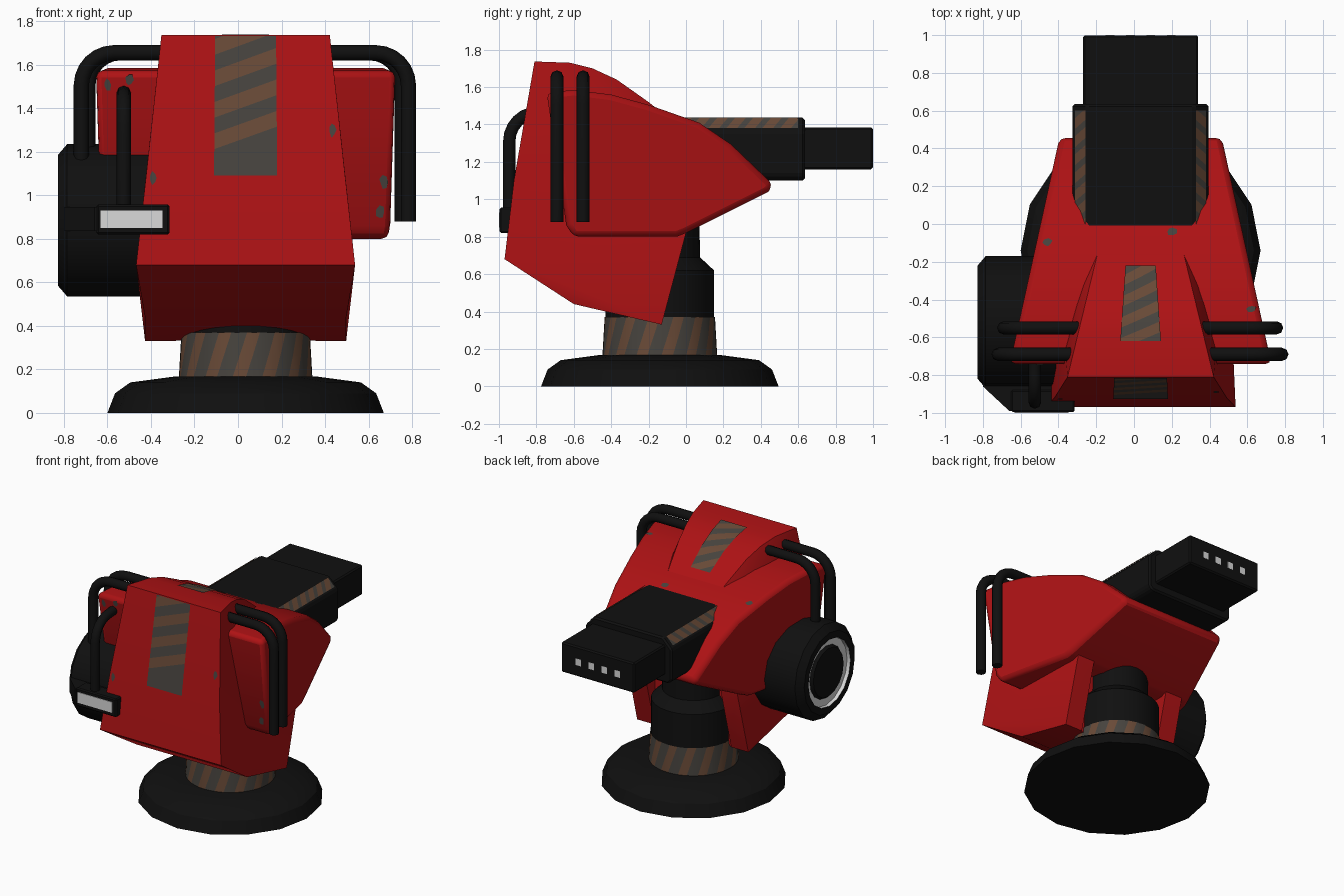
import bpy, bmesh, math, random
from mathutils import Vector, Matrix

if "Cube" in bpy.data.objects:
    bpy.data.objects.remove(bpy.data.objects["Cube"])

random.seed(4)
CX, CY = 0.035, -0.14          # turret axis


def material(name, rgb):
    m = bpy.data.materials.new(name)
    m.diffuse_color = (*rgb, 1)
    m.use_nodes = True
    m.node_tree.nodes["Principled BSDF"].inputs["Base Color"].default_value = m.diffuse_color
    return m


RED = material("red paint", (0.42, 0.006, 0.007))
BLACK = material("black metal", (0.005, 0.005, 0.005))
GREY = material("bare grey", (0.062, 0.056, 0.048))
BROWN = material("rust brown", (0.14, 0.068, 0.038))
WHITE = material("lamp white", (0.7, 0.7, 0.7))


def finish(name, bm, *mats, smooth=30):
    me = bpy.data.meshes.new(name)
    bmesh.ops.recalc_face_normals(bm, faces=bm.faces)
    bm.to_mesh(me)
    bm.free()
    ob = bpy.data.objects.new(name, me)
    bpy.context.collection.objects.link(ob)
    for m in mats:
        me.materials.append(m)
    if smooth:
        bpy.ops.object.select_all(action='DESELECT')
        bpy.context.view_layer.objects.active = ob
        ob.select_set(True)
        bpy.ops.object.shade_smooth_by_angle(angle=math.radians(smooth))
    return ob


def bevel(ob, width, segments=1):
    mod = ob.modifiers.new("bevel", 'BEVEL')
    mod.width, mod.segments = width, segments
    mod.limit_method, mod.angle_limit = 'ANGLE', math.radians(32)


def box(name, x, y, z, mat, bev=0):
    bm = bmesh.new()
    bmesh.ops.create_cube(bm, size=1)
    for v in bm.verts:
        v.co = [(a + b) / 2 + c * (b - a) for c, (a, b) in zip(v.co, (x, y, z))]
    ob = finish(name, bm, mat, smooth=0)
    if bev:
        bevel(ob, bev)
    return ob


def loft(name, rings, *mats, smooth=30):
    """Skin closed rings of equal length and cap both ends."""
    bm = bmesh.new()
    rows = [[bm.verts.new(p) for p in r] for r in rings]
    n = len(rows[0])
    for k, (a, b) in enumerate(zip(rows, rows[1:])):
        for i in range(n):
            f = bm.faces.new((a[i], a[(i + 1) % n], b[(i + 1) % n], b[i]))
            f.material_index = 1 if name == "drum" and k in (3, 4) else 0
    bm.faces.new(rows[0])
    bm.faces.new(rows[-1])
    return finish(name, bm, *mats, smooth=smooth)


def circle(r, n):
    return [(r * math.cos(2 * math.pi * i / n), r * math.sin(2 * math.pi * i / n)) for i in range(n)]


def striped(name, nu, nv, ku, period, duty, start, place):
    """Panel in u,v cut along diagonal lines, bands coloured, then placed in space."""
    bm = bmesh.new()
    g = [[bm.verts.new((i / nu, j / nv, 0)) for j in range(nv + 1)] for i in range(nu + 1)]
    for i in range(nu):
        for j in range(nv):
            bm.faces.new((g[i][j], g[i + 1][j], g[i + 1][j + 1], g[i][j + 1]))
    n = Vector((ku, 1, 0))
    value = lambda p: p.dot(n)
    c = -abs(ku) - 1
    while c < abs(ku) + 1:
        for d in (c, c + duty * period):
            bmesh.ops.bisect_plane(bm, geom=bm.verts[:] + bm.edges[:] + bm.faces[:],
                                   plane_co=n * (d / n.length_squared), plane_no=n)
        c += period
    base = -abs(ku) - 1
    for f in bm.faces:
        p = f.calc_center_median()
        band = ((value(p) - base) / period) % 1 < duty
        f.material_index = int(band and p.y > start)
    for v in bm.verts:
        v.co = place(v.co.x, v.co.y)
    bmesh.ops.remove_doubles(bm, verts=bm.verts, dist=1e-5)
    return finish(name, bm, GREY, BROWN)


def tube(name, pts, r=0.035):
    cu = bpy.data.curves.new(name, 'CURVE')
    cu.dimensions, cu.bevel_depth, cu.bevel_resolution, cu.use_fill_caps = '3D', r, 2, True
    sp = cu.splines.new('POLY')
    sp.points.add(len(pts) - 1)
    for q, p in zip(sp.points, pts):
        q.co = (*p, 1)
    cu.materials.append(BLACK)
    ob = bpy.data.objects.new(name, cu)
    bpy.context.collection.objects.link(ob)


# Base foot and neck, turned about the vertical axis
def turned(name, profile, n):
    loft(name, [[(CX + x, CY + y, z) for x, y in circle(r, n)] for r, z in profile], BLACK)


turned("base_foot", [(0.635, 0), (0.60, 0.09), (0.53, 0.14), (0.32, 0.168)], 16)
turned("neck", [(0.29, 0.15), (0.29, 0.62), (0.215, 0.69), (0.21, 1.0)], 24)


def neck_place(u, v):
    a, r = 2 * math.pi * u, 0.307 - 0.012 * v
    return (CX + r * math.cos(a), CY + r * math.sin(a), 0.16 + 0.21 * v)


striped("neck_band", 48, 2, -28, 2, 0.45, -1, neck_place)

# Main body: side profile that narrows towards the rear
PROFILE = [(-0.745, 1.57), (-0.6, 1.585), (-0.4, 1.56), (-0.2, 1.505), (0.07, 1.41), (0.24, 1.295),
           (0.465, 1.08), (0.44, 1.04), (0.0, 0.82), (-0.05, 0.80), (-0.6, 0.80), (-0.64, 0.86)]
body = loft("body", [[(CX + s * (0.53 - 0.22 * y), y, z) for y, z in PROFILE] for s in (-1, 1)], RED)
bevel(body, 0.03, 2)

# Front shield: hull of the crest, the front face and the skirt
CREST = [(-0.81, 1.737), (-0.62, 1.73), (-0.5, 1.70), (-0.37, 1.64), (-0.2, 1.52), (-0.05, 1.40)]
LOWER = [(-0.92, 1.1, 0.456), (-0.97, 0.68, 0.503), (-0.6, 0.44, 0.462), (-0.13, 0.33, 0.462), (0, 0.82, 0.46)]
bm = bmesh.new()
for y, z, hw in [(y, z, 0.19 - 0.243 * y) for y, z in CREST] + LOWER:
    for s in (-1, 1):
        bm.verts.new((CX + s * hw, y, z))
bmesh.ops.convex_hull(bm, input=bm.verts)
shield = finish("shield", bm, RED, smooth=20)

# Opening for the neck at the rear of the skirt
cutter = box("skirt_cutter", (CX - 0.32, CX + 0.32), (CY, 0.4), (0.2, 0.85), RED)
cutter.hide_render = True
cutter.display_type = 'WIRE'
cut = shield.modifiers.new("opening", 'BOOLEAN')
cut.operation, cut.object, cut.solver = 'DIFFERENCE', cutter, 'EXACT'
bpy.context.view_layer.objects.active = shield
bpy.ops.object.modifier_apply(modifier=cut.name)
bpy.data.objects.remove(cutter)

# Striped panels on the shield front and crest
striped("front_panel", 1, 1, -0.16, 0.225, 0.5, 0.2,
        lambda u, v: (CX + (u - 0.5) * (0.29 - 0.01 * v), -0.926 + 0.11 * v, 1.09 + 0.643 * v))


def crest_place(u, v):
    y = -0.62 + 0.4 * v
    for (y0, z0), (y1, z1) in zip(CREST, CREST[1:]):
        if y0 <= y <= y1:
            z = z0 + (z1 - z0) * (y - y0) / (y1 - y0)
    return (CX + (u - 0.5) * (0.215 - 0.055 * v), y, z + 0.008)


striped("crest_panel", 1, 16, -0.22, 0.28, 0.5, -1, crest_place)

# Gun barrel with chamfered top, and its muzzle lamps
SECTION = [(0.33, 1.1), (0.36, 1.13), (0.36, 1.36), (0.285, 1.437)]
ring = SECTION + [(-x, z) for x, z in reversed(SECTION)]
barrel = loft("barrel_housing", [[(CX + x, y, z) for x, z in ring] for y in (-0.3, 0.635)], BLACK, smooth=0)
bevel(barrel, 0.012)
muzzle = box("muzzle", (CX - 0.305, CX + 0.305), (0.55, 0.999), (1.16, 1.385), BLACK, 0.01)
for i in range(4):
    x = CX + (i - 1.5) * 0.108
    box(f"muzzle_lamp_{i}", (x - 0.023, x + 0.023), (0.993, 1.0), (1.245, 1.295), WHITE)
for s in (-1, 1):
    striped("barrel_strip", 1, 1, -0.08, 0.16, 0.6, -1,
            lambda u, v: (CX + s * (0.347 - 0.055 * u), 0.0 + 0.6 * v, 1.381 + 0.0565 * u))


# Guard rails: two on each side, bending down from the shield
def rail(name, side, x, y, low):
    r = 0.15
    pts = [(side * 0.25, y, 1.655)]
    for k in range(7):
        a = math.pi / 2 * k / 6
        pts.append((side * (x - r + r * math.sin(a)), y, 1.655 - r + r * math.cos(a)))
    tube(name, pts + [(side * x, y, low)])


rail("rail_right_front", 1, 0.783, -0.69, 0.88)
rail("rail_right_rear", 1, 0.755, -0.55, 0.88)
rail("rail_left_front", -1, 0.72, -0.69, 1.1)
rail("rail_left_rear", -1, 0.69, -0.55, 1.1)

# Side drum with a sunken white ring
DRUM = [(-0.35, 0.35), (-0.785, 0.35), (-0.828, 0.30), (-0.828, 0.25), (-0.80, 0.25), (-0.80, 0.195), (-0.82, 0.18)]
loft("drum", [[(x, -0.52 + a, 0.885 + b) for a, b in circle(r, 16)] for x, r in DRUM], BLACK, WHITE)

# Head lamp, its bracket and its cable
loft("lamp_bracket", [[(-0.8, -0.8, z), (-0.8, -0.86, z), (-0.66, -0.99, z), (-0.33, -0.99, z), (-0.33, -0.8, z)]
                      for z in (0.835, 0.945)], BLACK, smooth=0)
box("lamp_case", (-0.65, -0.315), (-0.996, -0.88), (0.82, 0.957), BLACK, 0.008)
box("lamp_glass", (-0.633, -0.347), (-1.0, -0.992), (0.85, 0.93), WHITE)
arc = [(-0.525, -0.79 - 0.155 * math.sin(a), 1.31 + 0.155 * math.cos(a)) for a in (i * math.pi / 12 for i in range(7))]
tube("lamp_cable", [(-0.525, -0.68, 1.475)] + arc + [(-0.525, -0.945, 0.93)], 0.033)


# Worn paint chips: thin irregular plates laid on the surface
def chip(target, origin, direction, size):
    hit, loc, nor, _ = target.ray_cast(Vector(origin), Vector(direction))
    if not hit:
        return
    frame = Matrix.Translation(loc + nor * 0.004) @ nor.to_track_quat('Z', 'Y').to_matrix().to_4x4()
    bm = bmesh.new()
    vs = []
    for x, y in circle(1, 7):
        k = random.uniform(0.6, 1.1)
        vs.append(bm.verts.new(frame @ Vector((x * size[0] * k, y * size[1] * k, 0))))
    bm.faces.new(vs)
    finish("paint_chip", bm, GREY, smooth=0)


bpy.context.view_layer.update()
for z, x in ((1.51, -0.6), (1.53, -0.5), (0.92, 0.655), (1.06, 0.67)):
    chip(body, (x, -2, z), (0, 1, 0), (0.022, 0.035))
for y, x in ((-0.1, -0.46), (-0.04, 0.2), (-0.45, 0.62)):
    chip(body, (x, y, 3), (0, 0, -1), (0.03, 0.025))
for z, x in ((1.3, 0.435), (1.08, -0.39)):
    chip(shield, (x, -2, z), (0, 1, 0), (0.02, 0.035))
